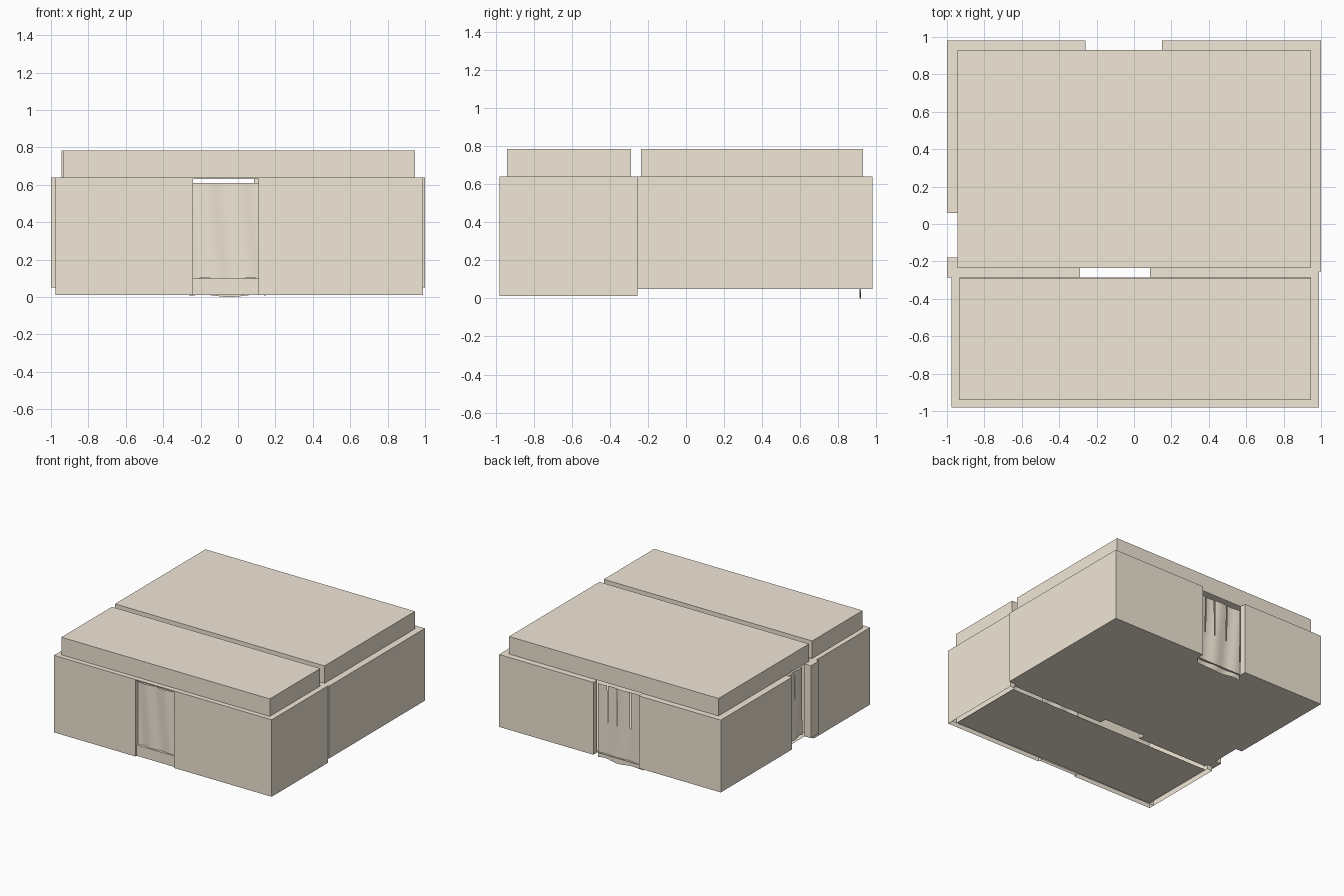
import bpy, bmesh, math

if "Cube" in bpy.data.objects:
    bpy.data.objects.remove(bpy.data.objects["Cube"])

TOP, CEIL = 0.64, 0.783          # outer wall top, room ceiling
clay = bpy.data.materials.new("clay")
clay.diffuse_color = (0.88, 0.80, 0.68, 1)
clay.use_nodes = True
clay.node_tree.nodes["Principled BSDF"].inputs["Base Color"].default_value = clay.diffuse_color


def finish(name, bm, smooth=False):
    me = bpy.data.meshes.new(name)
    bm.to_mesh(me)
    bm.free()
    me.materials.append(clay)
    for p in me.polygons:
        p.use_smooth = smooth
    ob = bpy.data.objects.new(name, me)
    bpy.context.collection.objects.link(ob)
    return ob


def box(name, x0, x1, y0, y1, z0, z1, open_bottom=False):
    bm = bmesh.new()
    bmesh.ops.create_cube(bm, size=1)
    for v in bm.verts:
        v.co.x = x1 if v.co.x > 0 else x0
        v.co.y = y1 if v.co.y > 0 else y0
        v.co.z = z1 if v.co.z > 0 else z0
    if open_bottom:
        low = [f for f in bm.faces if all(v.co.z < z0 + 1e-4 for v in f.verts)]
        bmesh.ops.delete(bm, geom=low, context='FACES')
    return finish(name, bm)


def sheet(name, x0, x1, y0, y1, z):
    bm = bmesh.new()
    bm.faces.new([bm.verts.new(c) for c in
                  ((x0, y0, z), (x1, y0, z), (x1, y1, z), (x0, y1, z))])
    return finish(name, bm)


def curtain(name, a, b, depth, z0, z1, along_y=False, slits=()):
    # pleated hanging cloth, with slits in the upper half
    nu, nv = 24, 8
    bm = bmesh.new()
    rows = []
    for j in range(nv + 1):
        t = j / nv
        row = []
        for i in range(nu + 1):
            u = i / nu
            s = a + (b - a) * u
            d = depth + 0.005 * math.sin(u * 13 + 2 * t)
            z = z0 + (z1 - z0) * t
            if j == 0:
                z += 0.006 * (1 + math.sin(u * 9))
            row.append(bm.verts.new((d, s, z) if along_y else (s, d, z)))
        rows.append(row)
    for j in range(nv):
        for i in range(nu):
            if i in slits and j >= nv // 2:
                continue
            bm.faces.new((rows[j][i], rows[j][i + 1], rows[j + 1][i + 1], rows[j + 1][i]))
    for i in slits:                      # narrow the slits to thin gaps
        for j in range(nv // 2, nv + 1):
            l, r = rows[j][i].co, rows[j][i + 1].co
            rows[j][i + 1].co = l + (r - l) * 0.35
    return finish(name, bm, True)


# front room: lower walls with an open underside
F = 0.012
box("front_wall_left", -0.975, -0.24, -0.98, -0.935, F, TOP, True)
box("front_wall_right", 0.11, 0.99, -0.98, -0.935, F, TOP, True)
box("front_door_lintel", -0.24, 0.11, -0.98, -0.935, 0.632, TOP)
box("front_door_board", -0.24, 0.11, -0.965, -0.94, F, 0.10, True)
box("front_room_left_wall", -0.975, -0.93, -0.935, -0.255, F, TOP, True)
box("front_room_right_wall", 0.945, 0.99, -0.935, -0.255, F, TOP, True)
sheet("front_room_floor", -0.935, 0.945, -0.935, -0.285, 0.02)
box("front_room_roof", -0.935, 0.945, -0.94, -0.29, TOP, CEIL, True)

# main room: thicker raised walls around three doorways
M = 0.05
box("middle_wall_left", -0.945, -0.29, -0.285, -0.23, M, TOP)
box("middle_wall_right", 0.085, 0.945, -0.285, -0.23, M, TOP)
box("left_door_post", -1.0, -0.945, -0.285, -0.18, M, TOP)
box("main_left_wall", -1.0, -0.945, 0.06, 0.98, M, TOP)
box("main_right_wall", 0.945, 1.0, -0.255, 0.98, M, TOP)
box("back_wall_left", -0.945, -0.26, 0.93, 0.98, M, TOP)
box("back_wall_right", 0.15, 0.945, 0.93, 0.98, M, TOP)
sheet("main_floor", -0.945, 0.945, -0.23, 0.93, M)
box("main_roof", -0.945, 0.945, -0.235, 0.93, TOP, CEIL, True)

# door curtains
curtain("front_curtain", -0.24, 0.11, -0.948, 0.09, 0.61)
curtain("back_curtain", -0.26, 0.15, 0.915, 0.0, 0.61, slits=(7, 14, 19))
curtain("left_curtain", -0.18, 0.06, -0.925, 0.055, 0.61, along_y=True, slits=(9, 17))
